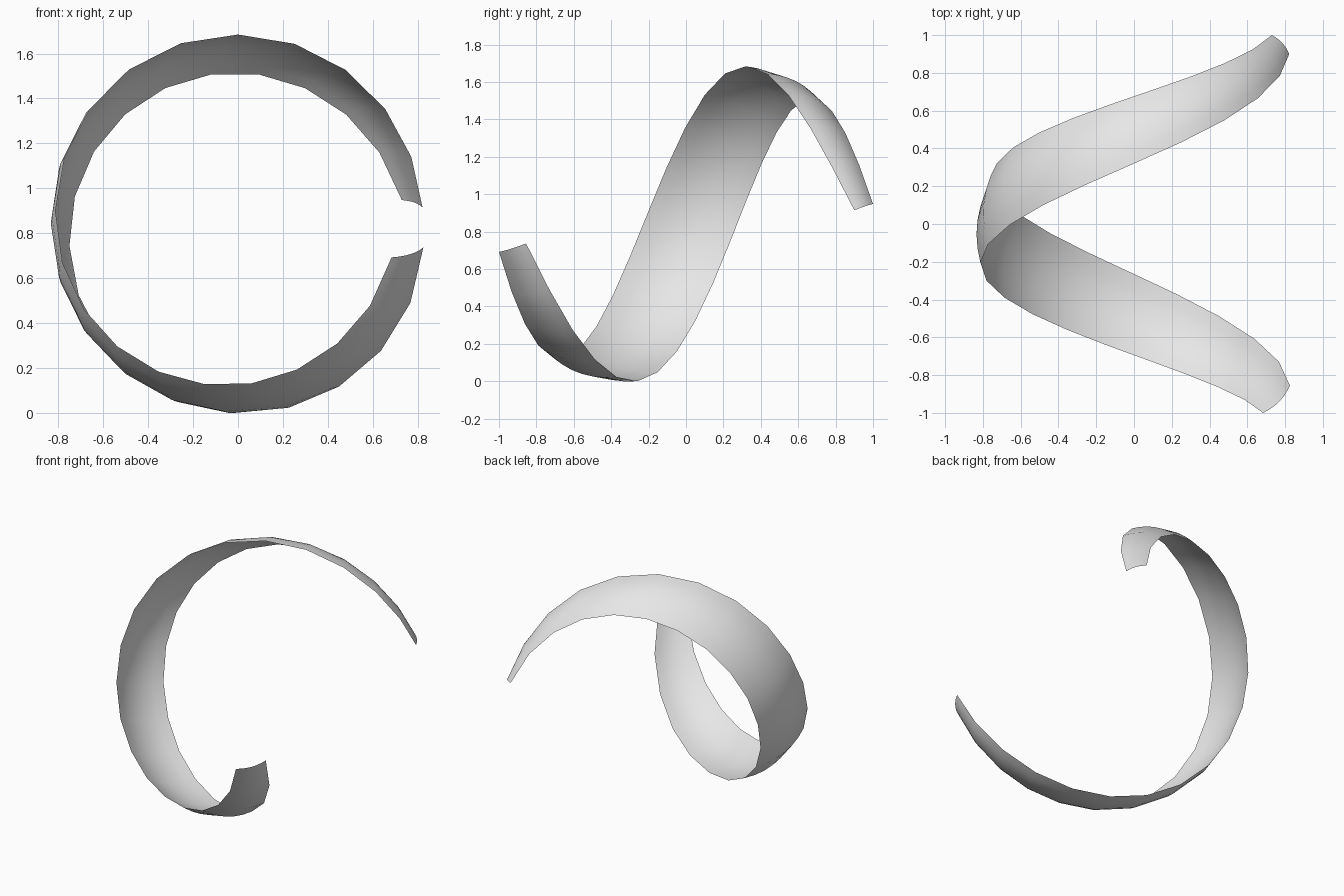
import bpy
import bmesh
from math import sin, cos, radians
from mathutils import Vector

STEPS = 20        # segments along the turn
ACROSS = 6        # segments across the band
CENTRE_Z = 0.8425
BULGE = 0.1       # dome height relative to band width

# Five evenly spaced keys per edge: angle in degrees, radius, depth
FRONT_EDGE = dict(angle=(-12.4, -101.8, -184, -270, -355),
                  radius=(0.70, 0.73, 0.815, 0.842, 0.825),
                  depth=(-1, -0.64, -0.205, 0.32, 0.9))
BACK_EDGE = dict(angle=(-7.3, -90.7, -172.5, -259.8, -351.8),
                 radius=(0.832, 0.842, 0.757, 0.675, 0.737),
                 depth=(-0.855, -0.26, 0.235, 0.635, 1))


def blend(keys, t):
    """Smooth polynomial through evenly spaced keys, t from 0 to 1."""
    s = t * (len(keys) - 1)
    total = 0
    for i, value in enumerate(keys):
        for j in range(len(keys)):
            if j != i:
                value *= (s - j) / (i - j)
        total += value
    return total


def edge_point(edge, t):
    a = radians(blend(edge["angle"], t))
    r = blend(edge["radius"], t)
    return Vector((r * cos(a), blend(edge["depth"], t), CENTRE_Z + r * sin(a)))


def middle(t):
    return (edge_point(FRONT_EDGE, t) + edge_point(BACK_EDGE, t)) / 2


def section(t):
    """Shallow outward arch spanning the two edges."""
    a, b = edge_point(FRONT_EDGE, t), edge_point(BACK_EDGE, t)
    chord = b - a
    tangent = middle(t + 0.01) - middle(t - 0.01)
    out = chord.cross(tangent).normalized()
    mid = middle(t)
    if out.dot(Vector((mid.x, 0, mid.z - CENTRE_Z))) < 0:
        out.negate()
    rise = BULGE * chord.length
    return [a + chord * u + out * rise * 4 * u * (1 - u)
            for u in (k / ACROSS for k in range(ACROSS + 1))]


cube = bpy.data.objects.get("Cube")
if cube:
    bpy.data.objects.remove(cube, do_unlink=True)

# Plain grey material
grey = bpy.data.materials.new("light_grey")
grey.use_nodes = True
colour = (0.8, 0.8, 0.8, 1)
grey.diffuse_color = colour
grey.node_tree.nodes["Principled BSDF"].inputs["Base Color"].default_value = colour

# Spiral band: domed sections joined into one open sheet
bm = bmesh.new()
rows = [[bm.verts.new(p) for p in section(i / STEPS)] for i in range(STEPS + 1)]
for r0, r1 in zip(rows, rows[1:]):
    for k in range(ACROSS):
        bm.faces.new((r0[k], r0[k + 1], r1[k + 1], r1[k]))
bm.normal_update()
for f in bm.faces:
    c = f.calc_center_median()
    if f.normal.dot(Vector((c.x, 0, c.z - CENTRE_Z))) < 0:
        f.normal_flip()
    f.smooth = True
mesh = bpy.data.meshes.new("spiral_band")
bm.to_mesh(mesh)
bm.free()
mesh.materials.append(grey)
band = bpy.data.objects.new("spiral_band", mesh)
bpy.context.collection.objects.link(band)
